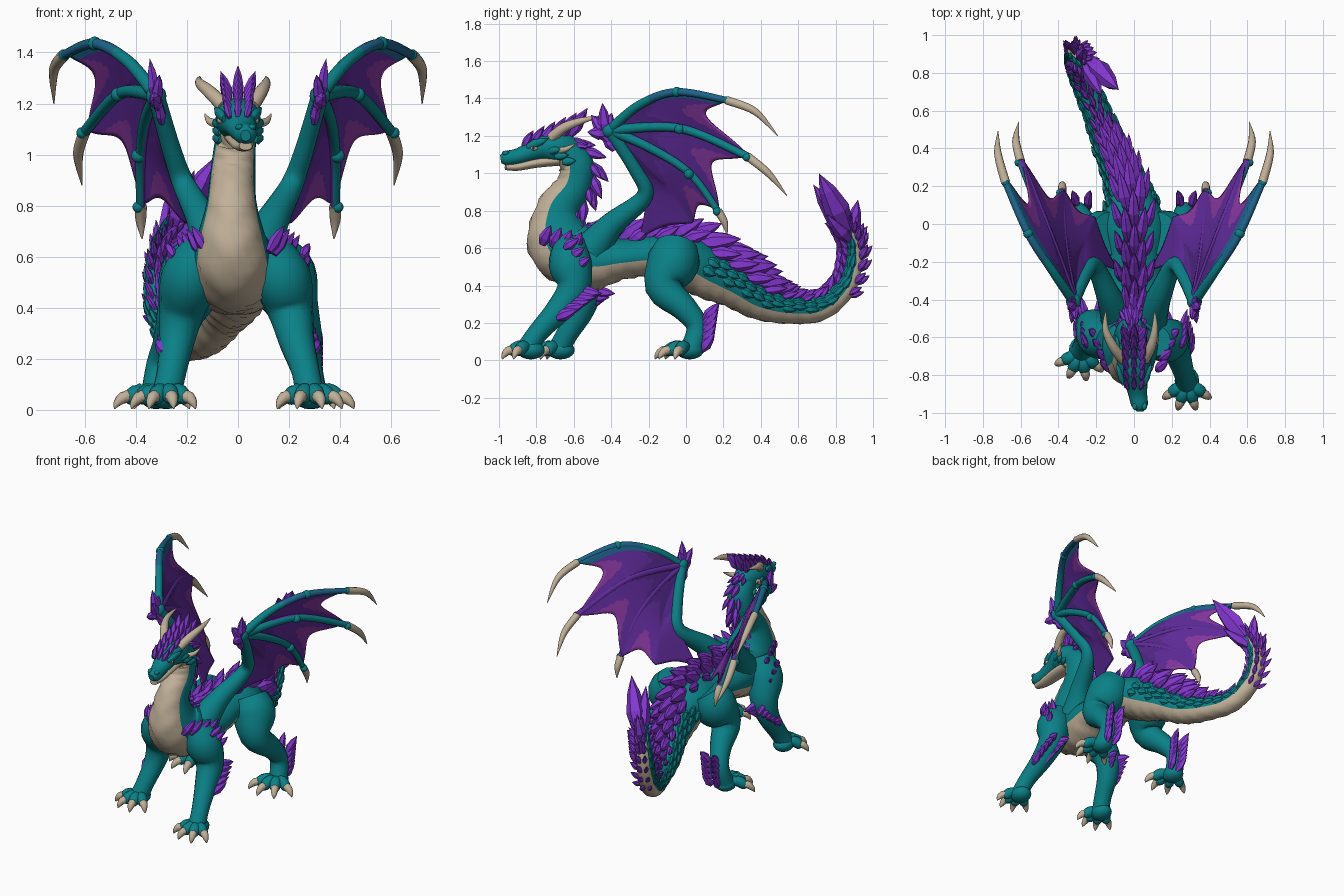
import bpy, bmesh
from math import sin, cos, pi, radians
from mathutils import Vector, Matrix

cube = bpy.data.objects.get("Cube")
if cube:
    bpy.data.objects.remove(cube, do_unlink=True)

X = Vector((1, 0, 0))


def material(name, rgb):
    m = bpy.data.materials.new(name)
    m.use_nodes = True
    m.diffuse_color = (*rgb, 1)
    m.node_tree.nodes["Principled BSDF"].inputs["Base Color"].default_value = (*rgb, 1)
    return m


TEAL = material("teal_hide", (.003, .22, .245))
BLUE = material("blue_hide", (.012, .13, .26))
TAN = material("bone_tan", (.53, .435, .315))
PURPLE = material("purple_spike", (.24, .04, .66))
VIOLET = material("wing_violet", (.12, .025, .34))
DEEP = material("wing_deep_violet", (.085, .02, .25))
MAGENTA = material("wing_magenta", (.25, .04, .36))
DARK = material("eye_dark", (.02, .015, .01))


def spline(pts, n):
    """Smooth curve through points of any dimension."""
    out, last = [], len(pts) - 1
    for i in range(n + 1):
        u = i / n * last
        k = min(int(u), last - 1)
        t = u - k
        q = [pts[max(0, min(last, k + j))] for j in (-1, 0, 1, 2)]
        out.append([b + .5 * t * (c - a + t * (2*a - 5*b + 4*c - d + t * (3*(b - c) + d - a)))
                    for a, b, c, d in zip(*q)])
    return out


def frames(pts, n):
    path, out = spline(pts, n), []
    for i, p in enumerate(path):
        t = Vector(path[min(i + 1, n)][:3]) - Vector(path[max(i - 1, 0)][:3])
        t.normalize()
        s = (X - t * t.dot(X)).normalized()
        out.append((Vector(p[:3]), t, s, s.cross(t), p))
    return out


def tube(bm, pts, n=12, sides=12, mat=0, rule=None, swell=None):
    """Loft round sections along a path; points are x, y, z, width, height."""
    rings = []
    for i, (c, t, s, up, p) in enumerate(frames(pts, n)):
        w, h = max(p[3], .002), max(p[4] if len(p) > 4 else p[3], .002)
        ring = []
        for k in range(sides):
            a = 2 * pi * k / sides
            g = swell(i, a) if swell else 1
            ring.append(bm.verts.new(c + s * (w * g * cos(a)) + up * (h * g * sin(a))))
        rings.append(ring)
    for i in range(n):
        for k in range(sides):
            j = (k + 1) % sides
            f = bm.faces.new((rings[i][k], rings[i][j], rings[i+1][j], rings[i+1][k]))
            f.material_index = rule(i / n, 2 * pi * (k + .5) / sides) if rule else mat
    for ring in (rings[0], rings[-1]):
        bm.faces.new(ring).material_index = mat


def leaf(bm, p, d, length, width, flat=.7):
    """Pointed leaf-shaped spike."""
    p, d = Vector(p), Vector(d).normalized()
    u = d.cross(X if abs(d.x) < .9 else Vector((0, 1, 0))).normalized()
    v = d.cross(u)
    rings = []
    for t, r in ((0, .55), (.35, 1), (.7, .65)):
        rings.append([bm.verts.new(p + d * (length * t) + u * (width * r * cos(k * pi / 3))
                      + v * (width * r * flat * sin(k * pi / 3))) for k in range(6)])
    tip = bm.verts.new(p + d * length)
    for k in range(6):
        j = (k + 1) % 6
        for a, b in zip(rings, rings[1:]):
            bm.faces.new((a[k], a[j], b[j], b[k]))
        bm.faces.new((rings[-1][k], rings[-1][j], tip))
    bm.faces.new(rings[0])


def ball(bm, loc, size):
    bmesh.ops.create_uvsphere(bm, u_segments=16, v_segments=10, radius=1,
                              matrix=Matrix.Translation(loc) @ Matrix.Diagonal((*size, 1)))


def make(name, bm, mats, smooth=True):
    bmesh.ops.recalc_face_normals(bm, faces=bm.faces)
    for f in bm.faces:
        f.smooth = smooth and len(f.verts) < 6
    me = bpy.data.meshes.new(name)
    bm.to_mesh(me)
    bm.free()
    for m in mats:
        me.materials.append(m)
    ob = bpy.data.objects.new(name, me)
    bpy.context.collection.objects.link(ob)
    return ob


# Neck, trunk and tail: x, y, z, half width, half height, spike length
BODY = [(0, -.66, 1.13, .07, .07, .1), (-.01, -.585, 1.05, .08, .09, .13), (-.02, -.6, .93, .088, .093, .13),
        (-.025, -.68, .8, .1, .12, .13), (-.025, -.665, .63, .15, .18, .13), (-.01, -.52, .54, .17, .165, .18),
        (0, -.35, .545, .17, .112, .2), (0, -.18, .56, .15, .11, .2), (0, -.02, .54, .17, .135, .22),
        (-.02, .12, .46, .13, .13, .23), (-.06, .25, .39, .105, .105, .22), (-.12, .39, .31, .09, .09, .17),
        (-.18, .55, .27, .075, .072, .11), (-.25, .72, .28, .065, .065, .1), (-.3, .85, .39, .055, .055, .11),
        (-.31, .9, .55, .045, .045, .12), (-.28, .88, .67, .035, .035, .12), (-.23, .83, .75, .015, .015, .1)]
RINGS = 136
bm = bmesh.new()
tube(bm, BODY, RINGS, 28, rule=lambda u, a: 1 if sin(a) < (-.48 if u < .25 else -.33) else 0,
     swell=lambda i, a: 1 + (.022 * ((i + round(4 * abs(cos(a)))) % 4) if sin(a) < -.45 else 0))
make("body", bm, [TEAL, TAN])

# Spikes down the back, and low hide scales along the tail
spikes, scales = bmesh.new(), bmesh.new()
for i, (c, t, s, up, p) in enumerate(frames(BODY, RINGS)):
    u = i / RINGS
    if i % 3 or u > .98:
        continue
    angles = (0, .5, -.5) if i % 2 else (.22, -.22)
    if u > .8:
        angles = (0, .6, -.6, 2.4, -2.4, pi)
    for b in angles:
        out = up * cos(b) + s * sin(b)
        base = c + up * (p[4] * .88 * cos(b)) + s * (p[3] * .88 * sin(b))
        size = p[5] * (1 if abs(b) < .3 else .75)
        leaf(spikes, base, out * .55 + t * .8, size, size * .23)
    if u > .5:
        for b in (.85, 1.25):
            for side in (1, -1):
                a = side * (b + .2 * (i % 2))
                base = c + (up * (p[4] * cos(a)) + s * (p[3] * sin(a))) * .93
                leaf(scales, base, t + (up * cos(a) + s * sin(a)) * .1, .08, .015 + p[3] * .12, .6)
make("tail_scales", scales, [TEAL], False)

# Tail tip blades
for base, tip, w in (((-.24, .86, .7), (-.08, .71, 1.0), .07), ((-.26, .86, .68), (-.17, .68, .94), .055),
                     ((-.28, .88, .66), (-.27, .92, .86), .042), ((-.27, .88, .64), (-.14, .75, .78), .045),
                     ((-.3, .9, .58), (-.33, .97, .72), .03)):
    d = Vector(tip) - Vector(base)
    leaf(spikes, base, d, d.length, w, .85)

# Crest on the head
for row in range(6):
    y = -.87 + row * .05
    for k in (-1, 0, 1):
        n = .09 + .012 * row
        leaf(spikes, (k * .032, y, 1.145 + .012 * row), (k * .25, .55, .85), n * (1 if k else 1.15), n * .24)
make("back_spikes", spikes, [PURPLE], False)

# Head, jaw, brows, eyes and horns
bm = bmesh.new()
tube(bm, [(-.01, -.58, 1.11, .05, .06), (0, -.67, 1.135, .085, .085), (0, -.76, 1.14, .085, .075),
          (.01, -.83, 1.115, .064, .055), (.02, -.9, 1.09, .05, .043), (.03, -.96, 1.08, .043, .04),
          (.03, -.99, 1.075, .02, .022)], 24, 18)
for s in (1, -1):
    ball(bm, (.03 + s * .025, -.965, 1.108), (.015, .02, .013))
    leaf(bm, (s * .055, -.85, 1.14), (s * .3, .9, .35), .13, .026)
    for k in range(3):
        leaf(bm, (s * .068, -.74 + k * .04, 1.12 - k * .03), (s * .4, .9, .1), .08, .024)
make("head", bm, [TEAL])
bm = bmesh.new()
tube(bm, [(0, -.68, 1.07, .055, .03), (.01, -.8, 1.055, .052, .026), (.02, -.9, 1.035, .04, .022),
          (.03, -.965, 1.035, .026, .018)], 12, 14)
make("lower_jaw", bm, [TAN])
horns, eyes, pupils = bmesh.new(), bmesh.new(), bmesh.new()
for s in (1, -1):
    tube(horns, [(s * .055, -.72, 1.19, .028), (s * .1 - .01, -.65, 1.245, .026), (s * .13 - .02, -.56, 1.28, .018),
                 (s * .13 - .02, -.46, 1.305, .003)])
    tube(horns, [(s * .07, -.68, 1.12, .018), (s * .11, -.64, 1.13, .014), (s * .13, -.59, 1.16, .002)])
    ball(eyes, (s * .069, -.81, 1.135), (.014, .022, .014))
    ball(pupils, (s * .079, -.815, 1.135), (.005, .008, .008))
make("horns", horns, [TAN])
make("eyes", eyes, [TAN])
make("pupils", pupils, [DARK])


# Legs with clawed feet
def leg(name, pts, foot, yaw, spread):
    bm = bmesh.new()
    tube(bm, pts, 20, 16)
    c = Vector(foot)
    ball(bm, c + Vector((0, .01, .055)), (.065, .075, .05))
    for k in (-1.5, -.5, .5, 1.5):
        a = radians(yaw + k * 38)
        d = Vector((sin(a), -cos(a), 0)) * spread

        def along(steps):
            return [(*(c + d * r + Vector((0, 0, z))), w) for r, z, w in steps]
        tube(bm, along([(.02, .06, .03), (.06, .072, .035), (.1, .05, .031), (.115, .045, .016)]), 9, 10)
        tube(bm, along([(.09, .055, .026), (.125, .05, .024), (.15, .025, .014), (.158, .006, .002)]), 9, 10, mat=1)
    make(name, bm, [TEAL, TAN])


leg("left_front_leg", [(.12, -.62, .64, .08), (.17, -.62, .52, .115), (.205, -.6, .39, .09), (.23, -.68, .27, .07),
                       (.265, -.79, .15, .055), (.28, -.85, .06, .058)], (.28, -.84, 0), 0, .95)
leg("right_front_leg", [(-.13, -.62, .64, .08), (-.185, -.6, .52, .115), (-.22, -.54, .39, .09), (-.24, -.56, .27, .07),
                        (-.26, -.63, .15, .058), (-.28, -.68, .06, .058)], (-.28, -.68, 0), -8, .95)
for s, side, x in ((1, "left", .29), (-1, "right", .32)):
    leg(side + "_hind_leg", [(s * .12, -.05, .61, .115), (s * .17, -.07, .52, .14), (s * .22, -.12, .39, .098),
                             (s * .26, -.01, .28, .07), (s * (x - .02), .06, .18, .058), (s * x, .03, .06, .06)],
        (s * x, .01, 0), s * 10, 1.12)

# Spikes on shoulders, elbows and hocks
bm = bmesh.new()
for s in (1, -1):
    shift = 0 if s > 0 else .07
    for k in range(4):
        leaf(bm, (s * (.12 + .02 * k), -.77 + .055 * k, .62 - .012 * k), (s * .45, .35, .75), .13, .034)
    for k in range(3):
        leaf(bm, (s * .25, -.65 + .03 * k, .6 - .05 * k), (s * .3, .75, .5), .1, .028)
    for k in range(5):
        for w in (-.02, .03):
            leaf(bm, (s * (.22 + w + .01 * k), -.57 - .03 * k + shift, .37 - .036 * k),
                 (s * w * 8, .9, -.1 + .12 * k), .125, .032)
            leaf(bm, (s * (.27 + w), .075 + .006 * k, .05 + .04 * k), (s * w * 7, .6, .75), .13, .034)
make("leg_spikes", bm, [PURPLE], False)

# Wings
WRIST = (.32, -.41, 1.23)
FINGERS = [([WRIST, (.43, -.25, 1.365), (.56, -.05, 1.435), (.68, .22, 1.39)], [(.72, .37, 1.33), (.72, .49, 1.2)]),
           ([WRIST, (.46, -.03, 1.24), (.6, .33, 1.09)], [(.625, .44, 1.0), (.61, .54, .88)]),
           ([WRIST, (.36, -.2, 1.14), (.38, .02, 1.0), (.38, .17, .8)], [(.38, .205, .74), (.375, .22, .67)])]
ARM = [(.08, -.5, .6, .1), (.13, -.39, .73, .068), (.21, -.22, .88, .045), (.26, -.27, 1.02, .038), (*WRIST, .034)]
FOLD = [WRIST, (.31, -.2, 1.02), (.26, -.07, .88), (.22, .03, .73)]
ROOT = [WRIST, (.26, -.27, 1.02), (.21, -.22, .88), (.1, -.25, .65)]
INWARD = (-.87, .4, .38)


def flip(p, s):
    return Vector((p[0] * s, *p[1:]))


for s, side in ((1, "left"), (-1, "right")):
    bm = bmesh.new()
    inner = flip(INWARD, s)
    tube(bm, [flip(p, s) for p in ARM], 24, 14)
    ball(bm, flip(WRIST, s), (.04, .042, .042))
    for n, (bone, claw) in enumerate(FINGERS):
        tube(bm, [(*flip(p, s), .027 - .003 * k) for k, p in enumerate(bone)], 20, 12, mat=3 if n else 0,
             rule=None if n else lambda u, a: 1 if u > .4 else 0)
        for p, r in ((bone[-1], .022), (bone[-2], .027)):
            ball(bm, flip(p, s) - inner * (.012 if n else 0), (r, r, r))
        tube(bm, [(*flip(p, s), r) for p, r in zip([bone[-1]] + claw, (.024, .02, .002))], 12, 10, mat=2)
    # The skin covers the inner side of the lower fingers
    bmesh.ops.recalc_face_normals(bm, faces=bm.faces)
    for f in bm.faces:
        if f.material_index == 3 and f.normal.dot(inner) < .1:
            f.material_index = 0
    make(side + "_wing_bones", bm, [TEAL, BLUE, TAN, VIOLET])

    # Scalloped membrane panels between neighbouring bones
    bm = bmesh.new()
    edges = [f[0] for f in FINGERS] + [FOLD, ROOT]
    M, K = 24, 20
    for n, pull in enumerate((.24, .23, .13, .06)):
        a, b = ([flip(p, s) + inner * .014 for p in spline(e, 60)] for e in edges[n:n + 2])

        def point(i, j):
            v = j / K
            q = (.03 + .97 * i / M) * (1 - pull * sin(pi * v)) * 60
            k = min(int(q), 59)
            return a[k].lerp(a[k + 1], q - k).lerp(b[k].lerp(b[k + 1], q - k), v)
        grid = [[bm.verts.new(point(i, j)) for j in range(K + 1)] for i in range(M + 1)]
        for i in range(M):
            for j in range(K):
                t, v = (i + .5) / M, (j + .5) / K
                f = bm.faces.new((grid[i][j], grid[i][j+1], grid[i+1][j+1], grid[i+1][j]))
                if n == 0 and v < .15:
                    f.material_index = 3
                elif t > 1.02 - .24 * sin(pi * v) ** 2 and n < 3:
                    f.material_index = 2
                elif t < .55 - .12 * sin(pi * v):
                    f.material_index = 1
    bmesh.ops.remove_doubles(bm, verts=bm.verts, dist=.0005)
    wing = make(side + "_wing_membrane", bm, [VIOLET, DEEP, MAGENTA, BLUE])
    mod = wing.modifiers.new("thickness", "SOLIDIFY")
    mod.thickness, mod.offset = .008, 0

    # Wrist spikes
    bm = bmesh.new()
    for dx, dy, dz, n in ((.15, -.1, 1, .17), (-.1, -.6, .8, .13), (.1, .3, 1, .12), (.1, -.9, .1, .1)):
        leaf(bm, flip((.32, -.43, 1.21), s), flip((dx, dy, dz), s), n, .036)
    for k in range(2):
        leaf(bm, flip((.31 - .012 * k, -.41 + .03 * k, 1.17 - .045 * k), s), flip((.1, -.6, .8), s), .12, .032)
    make(side + "_wrist_spikes", bm, [PURPLE], False)
